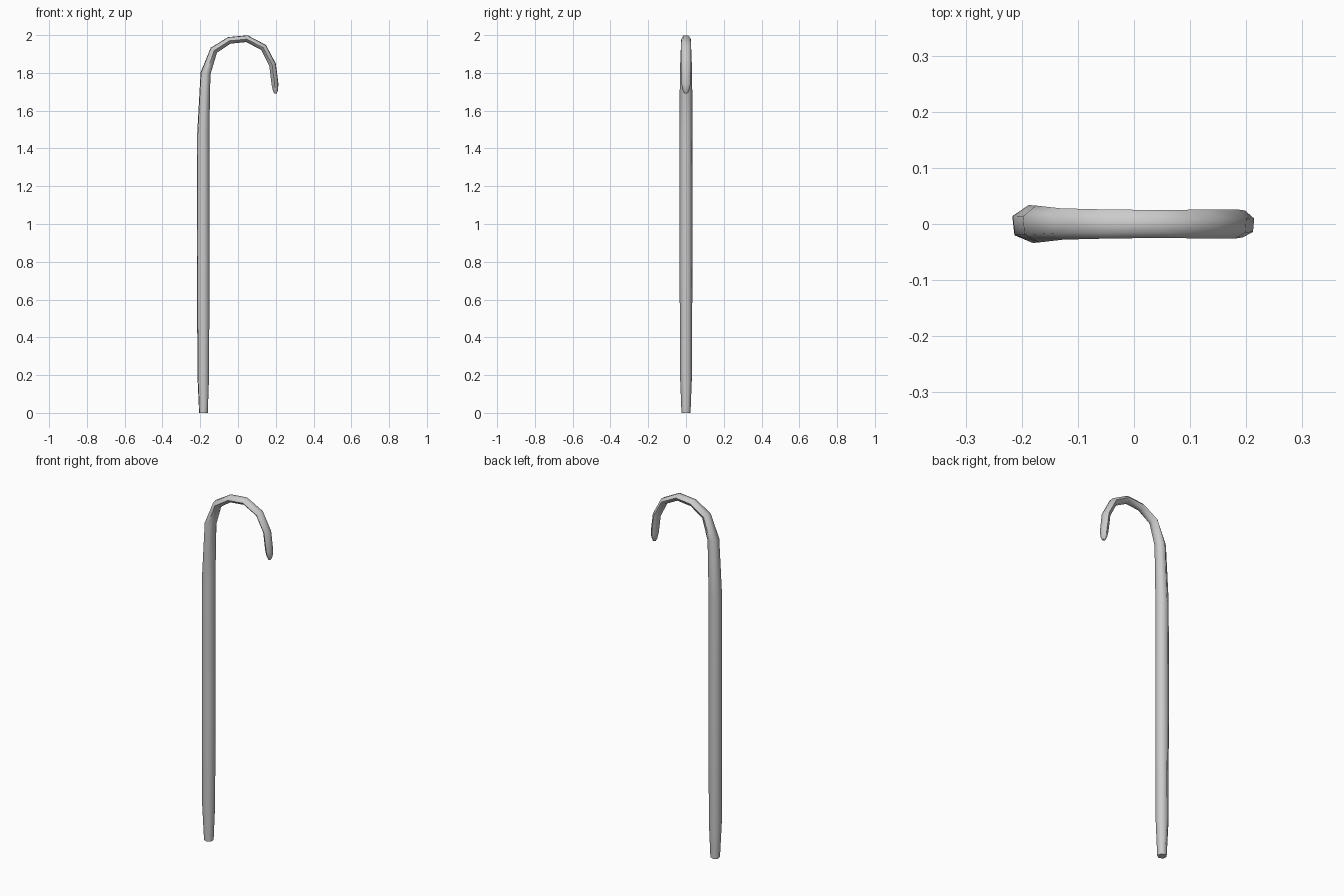
import bpy, bmesh, math
from mathutils import Vector

if "Cube" in bpy.data.objects:
    bpy.data.objects.remove(bpy.data.objects["Cube"])

# Centre line of the cane: x, z, in-plane radius, sideways radius
PATH = [
    (-0.183, 0.0, 0.025, 0.024),
    (-0.184, 0.20, 0.034, 0.032),
    (-0.184, 0.80, 0.036, 0.034),
    (-0.184, 1.48, 0.035, 0.034),
    (-0.172, 1.797, 0.029, 0.033),
    (-0.128, 1.920, 0.023, 0.028),
    (-0.046, 1.972, 0.020, 0.026),
    (0.047, 1.981, 0.020, 0.025),
    (0.135, 1.935, 0.020, 0.026),
    (0.183, 1.843, 0.020, 0.026),
    (0.196, 1.740, 0.020, 0.024),
    (0.198, 1.708, 0.015, 0.018),
    (0.198, 1.692, 0.008, 0.009),
]
SIDES = 6
TWIST = math.radians(36)

bm = bmesh.new()
pts = [Vector((x, 0, z)) for x, z, _, _ in PATH]
rings = []
for i, (x, z, rp, ry) in enumerate(PATH):
    a = pts[max(i - 1, 0)]
    b = pts[min(i + 1, len(pts) - 1)]
    t1 = (pts[i] - a).normalized() if i else (b - pts[i]).normalized()
    t2 = (b - pts[i]).normalized() if b != pts[i] else t1
    t = (t1 + t2).normalized()
    if i < 4:
        t = Vector((0, 0, 1))
    inner = Vector((t.z, 0, -t.x))
    ring = []
    for k in range(SIDES):
        ang = TWIST + k * math.tau / SIDES
        ring.append(bm.verts.new(pts[i] + inner * rp * math.cos(ang)
                                 + Vector((0, 1, 0)) * ry * math.sin(ang)))
    rings.append(ring)

# Skin the rings and cap both ends
for r, s in zip(rings, rings[1:]):
    for k in range(SIDES):
        n = (k + 1) % SIDES
        bm.faces.new((r[k], r[n], s[n], s[k]))
bm.faces.new(rings[0][::-1])
bm.faces.new(rings[-1])
bmesh.ops.recalc_face_normals(bm, faces=bm.faces)

mesh = bpy.data.meshes.new("cane")
bm.to_mesh(mesh)
bm.free()
cane = bpy.data.objects.new("cane", mesh)
bpy.context.collection.objects.link(cane)
bpy.context.view_layer.objects.active = cane
cane.select_set(True)
bpy.ops.object.shade_smooth_by_angle(angle=math.radians(65))
